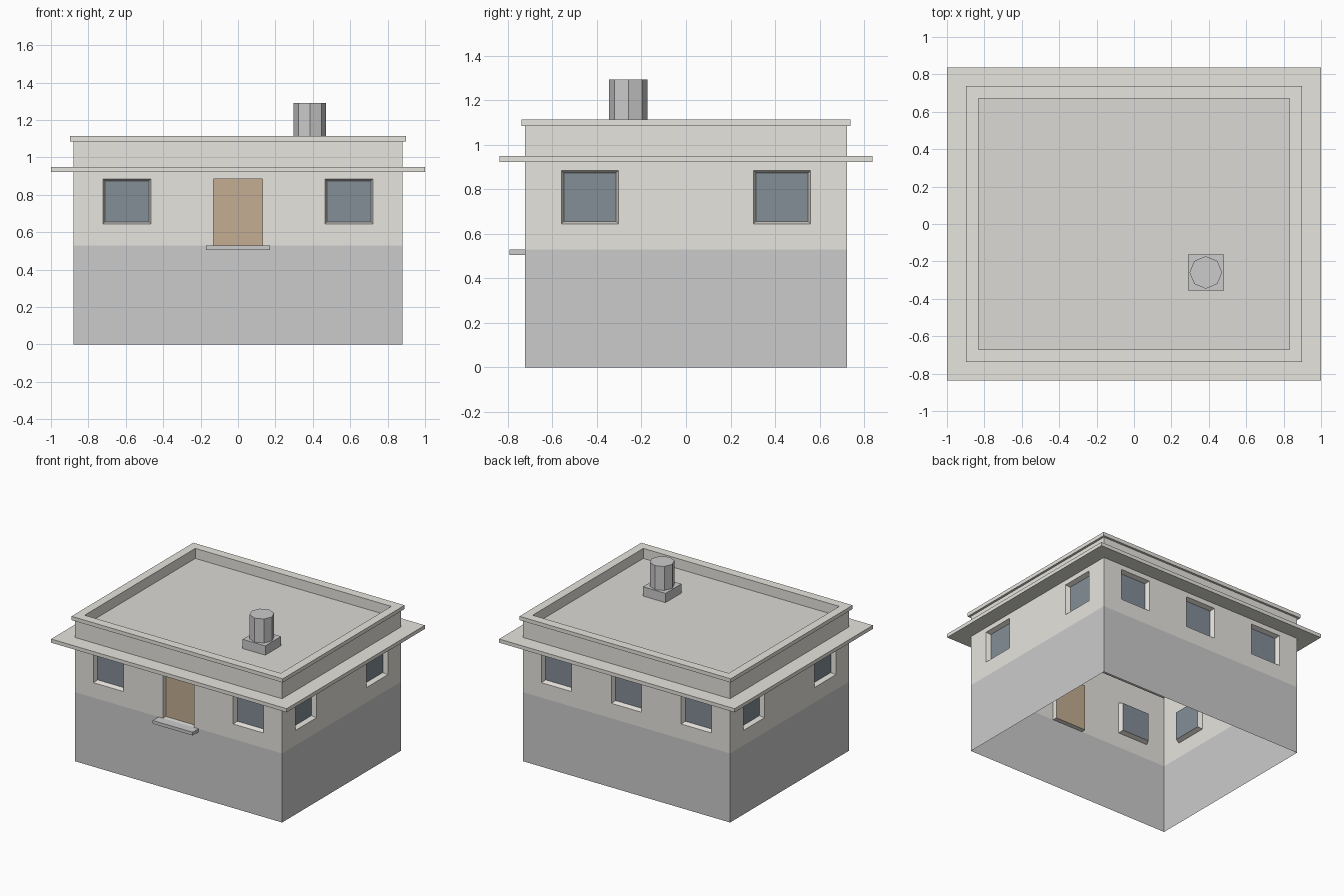
import bpy, bmesh, math
from mathutils import Matrix, Vector

if "Cube" in bpy.data.objects:
    bpy.data.objects.remove(bpy.data.objects["Cube"])

WX, WY = 0.88, 0.722              # wall half sizes
SPLIT, WALL_TOP = 0.53, 1.085     # colour split and parapet height
HEAD, WIN_SILL = 0.885, 0.645     # opening heights
WIN_W, DOOR_W, DEPTH, BEVEL = 0.256, 0.262, 0.035, 0.011


def material(name, rgb):
    m = bpy.data.materials.new(name)
    m.diffuse_color = (*rgb, 1)
    m.use_nodes = True
    m.node_tree.nodes["Principled BSDF"].inputs["Base Color"].default_value = m.diffuse_color
    return m


PLASTER = material("plaster", (0.80, 0.78, 0.73))
PLINTH = material("plinth", (0.65, 0.645, 0.63))
ROOF = material("roofing", (0.72, 0.70, 0.675))
GLASS = material("glass", (0.23, 0.27, 0.31))
WOOD = material("wood", (0.55, 0.42, 0.29))


def finish(name, bm, mat=None):
    bmesh.ops.remove_doubles(bm, verts=bm.verts, dist=1e-5)
    me = bpy.data.meshes.new(name)
    bm.to_mesh(me)
    bm.free()
    ob = bpy.data.objects.new(name, me)
    bpy.context.collection.objects.link(ob)
    if mat:
        me.materials.append(mat)
    return ob


def rect(hx, hy, z):
    return [Vector(p) for p in ((-hx, -hy, z), (hx, -hy, z), (hx, hy, z), (-hx, hy, z))]


def loft(bm, rings, cap=False):
    """Join successive four-point rings with quads; optionally fill the last."""
    rows = [[bm.verts.new(p) for p in r] for r in rings]
    for a, b in zip(rows, rows[1:]):
        for i in range(4):
            j = (i + 1) % 4
            bm.faces.new((a[i], a[j], b[j], b[i]))
    if cap:
        bm.faces.new(rows[-1])


def lofted(name, sizes, mat=None, cap=False):
    bm = bmesh.new()
    loft(bm, [rect(*s) for s in sizes], cap)
    return finish(name, bm, mat)


def box(name, lo, hi, mat=None):
    bm = bmesh.new()
    lo, hi = Vector(lo), Vector(hi)
    size = hi - lo
    bmesh.ops.create_cube(bm, size=1, matrix=Matrix.Translation((lo + hi) / 2) @ Matrix.Diagonal((*size, 1)))
    return finish(name, bm, mat)


def on_side(k, u, v, inward=0.0):
    """Point on wall k (0 front, 1 right, 2 back, 3 left)."""
    dist = WX if k % 2 else WY
    return Matrix.Rotation(k * math.pi / 2, 3, 'Z') @ Vector((u, -dist + inward, v))


def opening(k, hole, inset=0.0, inward=0.0):
    u0, u1, v0, v1 = hole
    b = v0 + inset
    return [on_side(k, u, v, inward) for u, v in
            ((u0 + inset, b), (u1 - inset, b), (u1 - inset, v1 - inset), (u0 + inset, v1 - inset))]


def window(c):
    return (c - WIN_W / 2, c + WIN_W / 2, WIN_SILL, HEAD)


# Openings on each side
DOOR = (-DOOR_W / 2, DOOR_W / 2, SPLIT, HEAD)
WINDOWS = [[window(c) for c in cs] for cs in
           ((-0.593, 0.593), (-0.432, 0.432), (-0.593, 0, 0.593), (-0.432, 0.432))]

# Lower walls, open underneath
lofted("lower_walls", [(WX, WY, 0), (WX, WY, SPLIT)], PLINTH)

# Upper walls: a grid on every side, leaving out the openings
bm = bmesh.new()
for k in range(4):
    holes = WINDOWS[k] + ([DOOR] if k == 0 else [])
    half = WY if k % 2 else WX
    us = sorted({-half, half, *[h[0] for h in holes], *[h[1] for h in holes]})
    vs = [SPLIT, WIN_SILL, HEAD, WALL_TOP]
    for u0, u1 in zip(us, us[1:]):
        for v0, v1 in zip(vs, vs[1:]):
            um, vm = (u0 + u1) / 2, (v0 + v1) / 2
            if any(h[0] < um < h[1] and h[2] < vm < h[3] for h in holes):
                continue
            bm.faces.new([bm.verts.new(on_side(k, u, v)) for u, v in
                          ((u0, v0), (u1, v0), (u1, v1), (u0, v1))])
finish("upper_walls", bm, PLASTER)

# Splayed window reveals and recessed panes
frames, panes = bmesh.new(), bmesh.new()
for k in range(4):
    for h in WINDOWS[k]:
        inner = opening(k, h, BEVEL, DEPTH)
        loft(frames, [opening(k, h), inner])
        loft(panes, [inner], True)
finish("window_frames", frames, PLASTER)
finish("window_panes", panes, GLASS)

# Recessed door, its reveal and the step
bm = bmesh.new()
loft(bm, [opening(0, DOOR), opening(0, DOOR, 0, DEPTH)])
finish("door_reveal", bm, PLASTER)
bm = bmesh.new()
loft(bm, [opening(0, DOOR, 0, DEPTH)], True)
finish("door", bm, WOOD)
box("door_step", (-0.17, -0.793, 0.505), (0.17, -WY, SPLIT))

# Projecting eave slab around the walls
lofted("eave", [(WX, WY, 0.922), (1, 0.838, 0.922), (1, 0.838, 0.95), (WX, WY, 0.95)], PLASTER)

# Parapet coping, inner parapet face and sunken roof
lofted("parapet", [(WX, WY, WALL_TOP), (0.897, 0.739, WALL_TOP), (0.897, 0.739, 1.114),
                   (0.832, 0.671, 1.114), (0.832, 0.671, 1.037)], PLASTER)
lofted("roof", [(0.832, 0.671, 1.037)], ROOF, True)

# Chimney: square base with an eight-sided pipe
CX, CY = 0.384, -0.259
box("chimney_base", (CX - 0.096, CY - 0.096, 1.037), (CX + 0.096, CY + 0.096, 1.108))
bm = bmesh.new()
bmesh.ops.create_cone(bm, cap_ends=True, segments=8, radius1=0.087, radius2=0.087, depth=0.184,
                      matrix=Matrix.Translation((CX, CY, 1.2)))
finish("chimney_pipe", bm)
